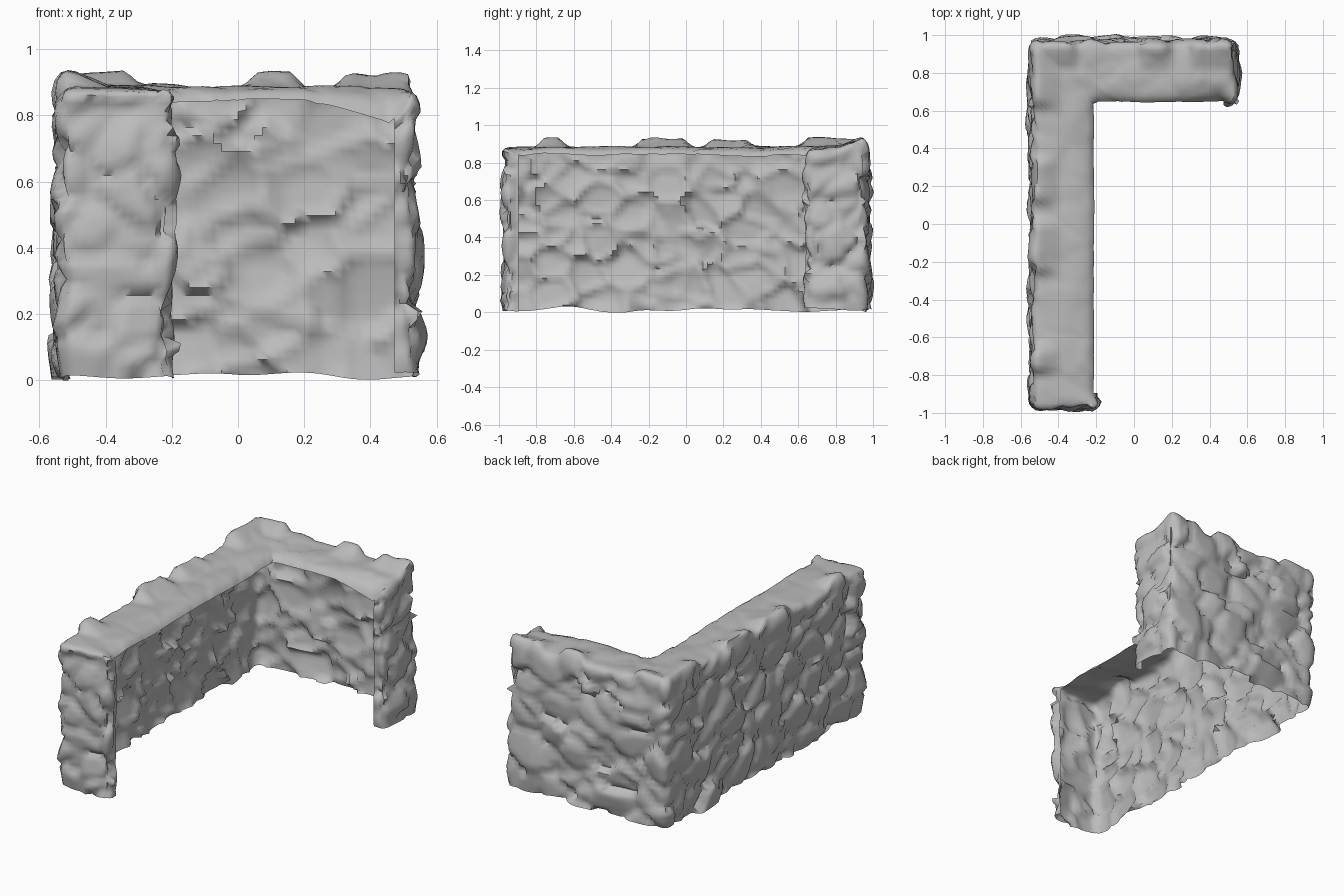
import bpy, bmesh
from math import sin
from mathutils import Vector, noise

cube = bpy.data.objects.get("Cube")
if cube:
    bpy.data.objects.remove(cube)

# Plan of the L-shaped wall: outer rail and inner rail, plus heights
X0, X1, XI = -0.54, 0.54, -0.2
Y0, Y1, YI = -0.975, 0.965, 0.635
BASE, TOP, ROUND = 0.015, 0.885, 0.045
N_LONG, N_SHORT, N_END, N_HIGH, N_LIP = 80, 44, 14, 36, 4

front_out, corner_out, right_out = Vector((X0, Y0, 0)), Vector((X0, Y1, 0)), Vector((X1, Y1, 0))
front_in, corner_in, right_in = Vector((XI, Y0, 0)), Vector((XI, YI, 0)), Vector((X1, YI, 0))
front_lip = front_in.lerp(corner_in, N_LIP / N_LONG)
right_lip = right_in.lerp(corner_in, N_LIP / N_SHORT)

# Crest stones as (centre, half width) along the long and the short arm
LONG_CREST = ((-0.72, 0.09), (-0.12, 0.16), (0.23, 0.14), (0.8, 0.2))
SHORT_CREST = ((-0.45, 0.16), (0.11, 0.1), (0.43, 0.15))

bm = bmesh.new()


def clamp(value):
    return max(0, min(1, value))


def patch(a, b, c, d, nu, nv):
    """Bilinear grid between edge a-b and edge d-c."""
    grid = [[bm.verts.new(a.lerp(b, i / nu).lerp(d.lerp(c, i / nu), j / nv))
             for i in range(nu + 1)] for j in range(nv + 1)]
    for j in range(nv):
        for i in range(nu):
            bm.faces.new((grid[j][i], grid[j][i + 1], grid[j + 1][i + 1], grid[j + 1][i]))


def at(p, z):
    return Vector((p.x, p.y, z))


def upright(a, b, nu):
    patch(at(a, BASE), at(b, BASE), at(b, TOP), at(a, TOP), nu, N_HIGH)


# Outer faces, end faces and the narrow returns behind the ends
upright(corner_out, front_out, N_LONG)
upright(right_out, corner_out, N_SHORT)
upright(front_out, front_in, N_END)
upright(right_in, right_out, N_END)
upright(front_in, front_lip, N_LIP)
upright(right_lip, right_in, N_LIP)

# Top cap, mitred at the corner
patch(at(front_in, TOP), at(corner_in, TOP), at(corner_out, TOP), at(front_out, TOP), N_LONG, N_END)
patch(at(corner_in, TOP), at(right_in, TOP), at(right_out, TOP), at(corner_out, TOP), N_SHORT, N_END)
bmesh.ops.remove_doubles(bm, verts=bm.verts, dist=0.0005)


def rounded(p):
    """Move a point near an edge of its arm onto a round edge."""
    in_long, in_short = p.y < YI + 0.001, p.x > XI + 0.001
    core = Vector((
        max(X0 + ROUND, min(p.x, (XI if in_long and not in_short else X1) - ROUND)),
        max((YI if in_short else Y0) + ROUND, min(p.y, Y1 - ROUND)),
        min(p.z, TOP - ROUND)))
    return core + (p - core).normalized() * min(ROUND, (p - core).length)


def stone(p):
    """Height of a tilted stone facet, with a groove between stones."""
    q = Vector((p.x * 5.2, p.y * 5.2, p.z * 6.5)) + noise.noise_vector(p * 5) * 0.25
    dist, pts = noise.voronoi(q)
    c = pts[0]
    tilt = Vector((sin(c.x * 31 + c.y * 17), sin(c.y * 29 + c.z * 19), sin(c.z * 37 + c.x * 13)))
    groove = clamp((dist[1] - dist[0]) / 0.3)
    return 0.022 * groove + 0.03 * tilt.dot(q - c) + 0.008 * sin((c.x + c.y + c.z) * 41) - 0.012


def crest(p):
    """Stones that stand proud along the outer top edge."""
    on_short = Y1 - p.y < p.x - X0
    stones, along = (SHORT_CREST, p.x) if on_short else (LONG_CREST, p.y)
    lift = max(clamp((half - abs(along - mid)) / 0.05) for mid, half in stones)
    inward = max(0, min(p.x - X0, Y1 - p.y))
    return 0.05 * lift * clamp(1.25 - inward / 0.12)


def drop(p):
    """Fall of the cap toward its inner edge, deepest near the right end."""
    edge = clamp(1 - max(XI - p.x, p.y - YI) / 0.14) ** 2
    ends = clamp(min(p.y - Y0, X1 - p.x) / 0.08)
    return (0.03 + 0.06 * clamp((p.x - 0.2) / 0.26)) * edge * ends


# Round the edges, then push the surface out into rough stones
flat = {v: v.co.copy() for v in bm.verts}
for v in bm.verts:
    v.co = rounded(v.co)
bm.normal_update()

for v, p in flat.items():
    n = v.normal.copy()
    on_rim = p.x > XI - 0.04 and p.y < YI + 0.04 and min(p.y - Y0, X1 - p.x) > 0.06
    v.co += n * stone(p) * (0.2 if on_rim else 1 - 0.8 * clamp(n.z))
    v.co.z += clamp(1 - (TOP - p.z) / 0.12) * (crest(p) + 0.012 * noise.noise(p * 4))
    v.co.z -= clamp(1 - (TOP - p.z) / 0.25) * drop(p)
    if p.z < BASE + 0.001:
        v.co.z = max(0, BASE + 0.03 * noise.noise(p * 4))

lowest = min(v.co.z for v in bm.verts)
for v in bm.verts:
    v.co.z -= lowest

mesh = bpy.data.meshes.new("stone_wall")
bm.to_mesh(mesh)
bm.free()
wall = bpy.data.objects.new("stone_wall", mesh)
bpy.context.collection.objects.link(wall)

# Plain grey stone
grey = bpy.data.materials.new("grey_stone")
grey.use_nodes = True
colour = (0.5, 0.5, 0.5, 1)
grey.diffuse_color = colour
grey.node_tree.nodes["Principled BSDF"].inputs["Base Color"].default_value = colour
mesh.materials.append(grey)

bpy.context.view_layer.objects.active = wall
wall.select_set(True)
bpy.ops.object.shade_smooth_by_angle(angle=1.1)
